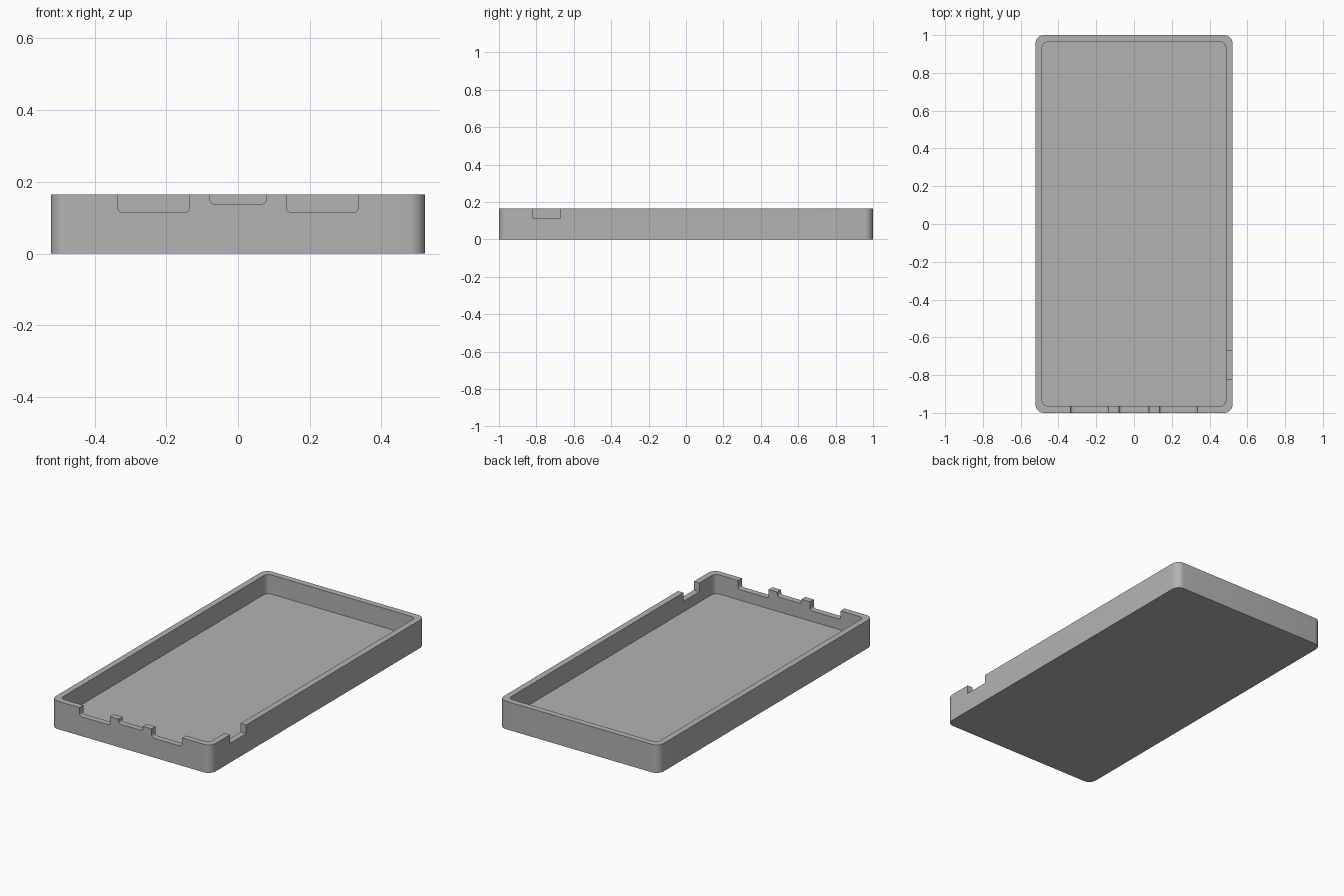
import bpy, bmesh, math

if "Cube" in bpy.data.objects:
    bpy.data.objects.remove(bpy.data.objects["Cube"])

WALL_TOP, FLOOR_Z = 0.165, 0.052

grey = bpy.data.materials.new("plain grey")
grey.diffuse_color = (0.45, 0.45, 0.45, 1)
grey.use_nodes = True
grey.node_tree.nodes["Principled BSDF"].inputs["Base Color"].default_value = grey.diffuse_color


def rounded_outline(hw, hh, radii, steps=8):
    """Counter-clockwise rectangle; radii start at the upper right corner."""
    pts = []
    for i, (sx, sy) in enumerate([(1, 1), (-1, 1), (-1, -1), (1, -1)]):
        r = radii[i]
        for k in range(steps + 1 if r else 1):
            a = math.pi / 2 * (i + k / steps)
            pts.append((sx * (hw - r) + r * math.cos(a) if r else sx * hw,
                        sy * (hh - r) + r * math.sin(a) if r else sy * hh))
    return pts


def prism(name, base, offset):
    """Extrude a 3D outline along an offset into a closed solid."""
    bm = bmesh.new()
    face = bm.faces.new([bm.verts.new(p) for p in base])
    ext = bmesh.ops.extrude_face_region(bm, geom=[face], use_keep_orig=True)
    moved = [v for v in ext["geom"] if isinstance(v, bmesh.types.BMVert)]
    bmesh.ops.translate(bm, verts=moved, vec=offset)
    bmesh.ops.recalc_face_normals(bm, faces=bm.faces[:])
    mesh = bpy.data.meshes.new(name)
    bm.to_mesh(mesh)
    bm.free()
    mesh.materials.append(grey)
    obj = bpy.data.objects.new(name, mesh)
    bpy.context.collection.objects.link(obj)
    return obj


def cut(target, cutter):
    """Subtract the cutter, then remove it."""
    bpy.context.view_layer.objects.active = target
    mod = target.modifiers.new("cut", "BOOLEAN")
    mod.operation, mod.solver, mod.object = "DIFFERENCE", "EXACT", cutter
    bpy.ops.object.modifier_apply(modifier=mod.name)
    bpy.data.objects.remove(cutter, do_unlink=True)


# Rounded tray body and its hollow
tray = prism("tray", [(x, y, 0) for x, y in rounded_outline(0.522, 1, [0.045] * 4)],
             (0, 0, WALL_TOP))
cut(tray, prism("hollow", [(x, y, FLOOR_Z) for x, y in
                           rounded_outline(0.486, 0.964, [0.03] * 4)], (0, 0, 0.3)))

# Port notches in the front wall: centre, half width, bottom height
for cx, hw, bottom in [(-0.235, 0.1, 0.114), (0, 0.079, 0.138), (0.235, 0.1, 0.114)]:
    outline = rounded_outline(hw, 0.06, [0, 0, 0.015, 0.015], 5)
    cut(tray, prism("port_notch", [(cx + x, -1.05, bottom + 0.06 + z)
                                   for x, z in outline], (0, 0.11, 0)))

# Square notch in the right wall
outline = rounded_outline(0.075, 0.06, [0] * 4)
cut(tray, prism("side_notch", [(0.46, -0.745 + y, 0.174 + z) for y, z in outline],
                (0.12, 0, 0)))

# Smooth the round corners only
bpy.ops.object.select_all(action="DESELECT")
tray.select_set(True)
bpy.context.view_layer.objects.active = tray
bpy.ops.object.shade_smooth_by_angle(angle=math.radians(30))
